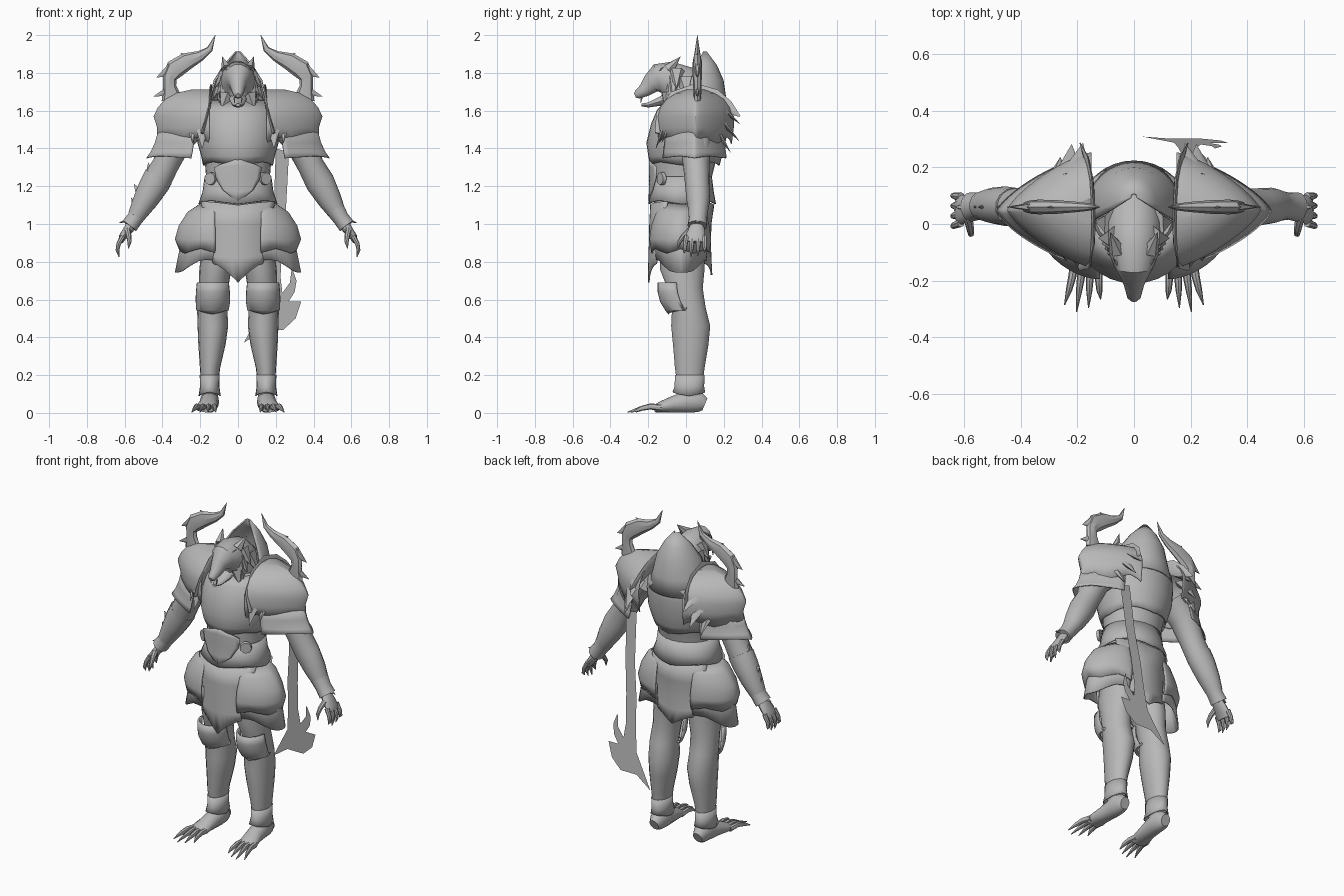
import bpy, bmesh, math
from mathutils import Vector

steel = bpy.data.materials.new("plain_grey")
steel.diffuse_color = (0.48, 0.48, 0.48, 1)


def finish(name, bm, mirror=False, thick=0.0, angle=40):
    bmesh.ops.recalc_face_normals(bm, faces=bm.faces)
    me = bpy.data.meshes.new(name)
    bm.to_mesh(me)
    bm.free()
    me.materials.append(steel)
    for f in me.polygons:
        f.use_smooth = True
    me.set_sharp_from_angle(angle=math.radians(angle))
    ob = bpy.data.objects.new(name, me)
    bpy.context.collection.objects.link(ob)
    if thick:
        m = ob.modifiers.new("thickness", "SOLIDIFY")
        m.thickness, m.offset = thick, 0
    if mirror:
        m = ob.modifiers.new("mirror", "MIRROR")
        m.use_mirror_merge = False
    return ob


def skin(bm, rings, closed=True, caps=True, top=False):
    vs = [[bm.verts.new(p) for p in r] for r in rings]
    n = len(vs[0])
    for a, b in zip(vs, vs[1:]):
        for i in range(n if closed else n - 1):
            j = (i + 1) % n
            bm.faces.new((a[i], a[j], b[j], b[i]))
    if top or (closed and caps):
        bm.faces.new(vs[0])
    if closed and caps:
        bm.faces.new(vs[-1])


def tower(name, rows, n=24, p=2.0, arc=None, jag=0.0, tooth=4, tilt=0.0, caps=True, top=False, **kw):
    """Horizontal rings (z, cx, cy, rx, ry); arc leaves it open; jag points and tilt lowers the last row."""
    rings = []
    for k, (z, cx, cy, rx, ry) in enumerate(rows):
        ring = []
        for i in range(n):
            t = math.radians(arc[0] + (arc[1] - arc[0]) * i / (n - 1)) if arc else math.tau * i / n
            c, s = math.cos(t), math.sin(t)
            drop = 0
            if k == len(rows) - 1:
                drop = jag * abs((i % tooth) - tooth / 2) * 2 / tooth + tilt * max(c, 0) ** 2
            ring.append((cx + rx * math.copysign(abs(c) ** (2 / p), c),
                         cy + ry * math.copysign(abs(s) ** (2 / p), s), z - drop))
        rings.append(ring)
    bm = bmesh.new()
    skin(bm, rings, not arc, caps, top)
    return finish(name, bm, **kw)


def tubes(name, paths, n=12, ref=(0, 1, 0), **kw):
    """Rings along paths of (x, y, z, ra, rb); ra lies along ref."""
    bm = bmesh.new()
    for pts in paths:
        P = [Vector(q[:3]) for q in pts]
        rings = []
        for i, q in enumerate(pts):
            T = (P[min(i + 1, len(P) - 1)] - P[max(i - 1, 0)]).normalized()
            r = Vector(ref)
            U = (r - T * r.dot(T)).normalized()
            V = T.cross(U)
            rings.append([P[i] + U * q[3] * math.cos(math.tau * k / n) + V * q[4] * math.sin(math.tau * k / n)
                          for k in range(n)])
        skin(bm, rings)
    return finish(name, bm, **kw)


def spikes(name, items, ref=(0, 1, 0), **kw):
    """Pointed blades: (base, tip, ra, rb)."""
    return tubes(name, [[(*b, ra, rb), (*t, .001, .001)] for b, t, ra, rb in items], 6, ref, **kw)


def sheet(name, rows, bend, cols=13, thick=.009):
    """Curved plate from rows (z, half width, y, centre dip)."""
    rings = []
    for z, hw, y, dip in rows:
        ts = [2 * i / (cols - 1) - 1 for i in range(cols)]
        rings.append([(t * hw, y + bend * (t * hw) ** 2, z - dip * (1 - abs(t)) ** 1.4) for t in ts])
    bm = bmesh.new()
    skin(bm, rings, False)
    return finish(name, bm, thick=thick)


# Torso and body armour
tower("torso", [(.80, 0, -.03, .14, .10), (.95, 0, -.03, .175, .13), (1.08, 0, -.025, .18, .145),
                (1.2, 0, -.02, .165, .145), (1.32, 0, -.01, .175, .165), (1.45, 0, .01, .2, .18),
                (1.58, 0, .03, .2, .175), (1.66, 0, .04, .14, .13)])
tower("cuirass", [(1.65, 0, .04, .15, .145), (1.6, 0, .03, .2, .18), (1.53, 0, .015, .215, .195),
                  (1.43, 0, 0, .21, .205), (1.36, 0, -.005, .19, .19), (1.33, 0, -.005, .18, .178)],
      n=32, jag=.02, tooth=8, caps=False, thick=.01)
tower("belt", [(1.25, 0, -.02, .172, .152), (1.17, 0, -.02, .183, .162), (1.125, 0, -.02, .205, .174)],
      n=32, jag=.02, tooth=8, caps=False, thick=.01)
sheet("belly_plate", [(1.32, .08, -.19, -.03), (1.30, .125, -.192, -.01), (1.24, .115, -.19, 0),
                      (1.18, .08, -.192, .01), (1.14, .03, -.195, .02)], 2.2)
tubes("belt_discs", [[(.14, -.122, 1.24, .035, .035), (.15, -.138, 1.24, .032, .032)]], 12, (0, 0, 1), mirror=True)

# Front and back skirt plates
sheet("front_tabard", [(1.12, .195, -.185, .02), (1.0, .17, -.19, 0), (.9, .16, -.192, 0),
                       (.83, .145, -.195, .01), (.79, .13, -.197, .1)], 2.3)
sheet("back_tabard", [(1.12, .19, .145, .02), (1.0, .165, .13, 0), (.9, .16, .128, 0),
                      (.83, .145, .13, .01), (.79, .12, .135, .06)], -2.3)

# Hip guards
tower("hip_guard", [(1.11, .13, -.025, .06, .09), (1.06, .13, -.025, .135, .13), (.99, .13, -.03, .18, .15),
                    (.92, .13, -.03, .2, .16), (.87, .13, -.03, .18, .15)],
      n=25, p=1.65, arc=(-95, 95), jag=.025, tooth=8, mirror=True, thick=.008)
tower("hip_flare", [(.94, .13, -.025, .165, .14), (.87, .13, -.025, .175, .135), (.82, .13, -.025, .2, .13)],
      n=25, p=1.65, arc=(-95, 95), jag=.015, tooth=8, tilt=.075, mirror=True, thick=.008)

# Legs, knee plates, ankle cuffs
tower("leg", [(.92, .1, -.02, .085, .12), (.76, .12, -.02, .085, .12), (.66, .13, -.005, .078, .095),
              (.56, .137, .015, .08, .09), (.46, .133, .025, .081, .105), (.36, .138, .025, .072, .095),
              (.24, .148, .02, .054, .08), (.15, .15, .02, .045, .068), (.06, .15, .03, .044, .06)],
      n=18, mirror=True)
tower("knee_plate", [(.69, .133, -.05, .08, .095), (.64, .133, -.045, .085, .1), (.59, .133, -.03, .087, .103),
                     (.545, .135, -.005, .084, .1), (.525, .137, .005, .08, .095)],
      n=17, arc=(-180, 0), jag=-.03, tooth=16, mirror=True, thick=.01)
tower("ankle_cuff", [(.2, .15, .02, .05, .076), (.14, .15, .018, .048, .075), (.11, .15, .015, .056, .083)],
      n=20, jag=.02, tooth=10, caps=False, mirror=True, thick=.006)

# Feet with clawed toes
tubes("foot", [[(.15, .1, .045, .03, .035), (.15, .07, .058, .046, .056), (.15, .01, .06, .05, .06),
                (.157, -.07, .045, .05, .044), (.165, -.13, .032, .055, .03), (.17, -.165, .022, .047, .02)]],
      14, (1, 0, 0), mirror=True)
toes = []
for i, length in enumerate((.265, .295, .31, .285)):
    x, o = .127 + .027 * i, .009 * (i - .6)
    toes.append([(x, -.13, .028, .016, .018), (x + o * .5, -.19, .034, .014, .016),
                 (x + o, -.235, .024, .011, .013), (x + o * 1.7, -length, .004, .002, .002)])
tubes("toes", toes, 8, (1, 0, 0), mirror=True)

# Arms, cuffs and bracer
tubes("arm", [[(.24, .05, 1.54, .1, .09), (.33, .05, 1.44, .085, .085), (.385, .055, 1.31, .07, .07),
               (.435, .06, 1.22, .066, .077), (.485, .065, 1.13, .063, .064), (.53, .065, 1.05, .048, .045),
               (.565, .06, .99, .036, .033)]], 16, mirror=True)
tubes("wrist_cuff", [[(.51, .065, 1.085, .054, .053), (.545, .063, 1.03, .048, .044),
                      (.575, .06, .99, .052, .046)]], 14, mirror=True)
spikes("cuff_spikes", [((.57, .06, 1.025), (.632, .06, 1.005), .03, .015)], mirror=True)
tubes("bracer", [[(-.42, .06, 1.25, .068, .08), (-.455, .063, 1.19, .07, .076), (-.5, .065, 1.11, .063, .063),
                  (-.54, .064, 1.04, .05, .047)]], 14)
spikes("bracer_spikes", [((-.465, .06, 1.2), (-.475, .06, 1.325), .02, .045),
                         ((-.5, .06, 1.13), (-.55, .06, 1.21), .02, .045),
                         ((-.53, .06, 1.06), (-.565, .06, 1.14), .015, .035)])

# Hands
tubes("palm", [[(.56, .06, 1.0, .034, .03), (.585, .055, .965, .046, .025), (.612, .05, .93, .053, .02),
                (.622, .048, .905, .048, .013)]], 12, mirror=True)
digits = []
for i, end in enumerate((.845, .825, .83, .85)):
    y = .004 + .031 * i
    digits.append([(.61, y, .935, .015, .014), (.632, y * 1.1 - .008, .895, .013, .012),
                   (.638, y * 1.15 - .012, .862, .01, .01), (.63, y * 1.15 - .014, end, .002, .002)])
digits.append([(.585, .02, .965, .018, .017), (.578, -.015, .935, .014, .014), (.575, -.035, .905, .011, .011),
               (.58, -.042, .87, .002, .002)])
tubes("fingers", digits, 8, mirror=True)

# Shoulder armour: half-diamond domes over flared caps
tower("pauldron", [(1.71, .15, .05, .09, .04), (1.69, .15, .05, .18, .1), (1.66, .15, .05, .233, .15),
                   (1.615, .15, .05, .272, .185), (1.57, .15, .05, .294, .2), (1.51, .15, .05, .275, .2),
                   (1.46, .15, .05, .278, .19)],
      n=33, p=1.3, arc=(-90, 90), jag=.035, tooth=8, top=True, mirror=True, thick=.006)
tower("pauldron_flare", [(1.5, .15, .045, .268, .175), (1.43, .15, .045, .287, .185), (1.38, .15, .045, .31, .192),
                         (1.36, .15, .045, .333, .196)],
      n=25, p=1.35, arc=(-64, 64), jag=.012, tooth=12, mirror=True, thick=.006)
spikes("pauldron_feathers", [((.21, .16, 1.64), (.18, .285, 1.53), .06, .025),
                             ((.23, .16, 1.58), (.22, .28, 1.44), .06, .025),
                             ((.27, .14, 1.53), (.26, .235, 1.38), .05, .025),
                             ((.19, -.1, 1.56), (.19, -.16, 1.4), .05, .02),
                             ((.24, -.07, 1.54), (.24, -.13, 1.43), .04, .02)], (1, 0, 0), mirror=True)
tubes("pauldron_rim", [[(.19, -.15, 1.48, .008, .015), (.16, -.13, 1.58, .008, .03), (.145, -.06, 1.67, .008, .035),
                        (.143, .05, 1.7, .008, .045), (.15, .15, 1.67, .008, .045), (.165, .22, 1.62, .008, .035),
                        (.19, .285, 1.57, .002, .004)]], 8, (1, 0, 0), mirror=True)

# Shoulder horns with barbs
tubes("horn", [[(.35, .06, 1.66, .02, .055), (.362, .06, 1.73, .022, .035), (.362, .06, 1.775, .024, .038),
                (.335, .06, 1.82, .026, .052), (.27, .06, 1.862, .024, .046), (.2, .06, 1.89, .018, .028),
                (.15, .06, 1.925, .012, .017), (.12, .06, 2.0, .001, .001)]], 8, mirror=True, angle=25)
spikes("horn_barbs", [((.35, .06, 1.82), (.432, .06, 1.775), .02, .04),
                      ((.35, .06, 1.71), (.447, .06, 1.675), .018, .035),
                      ((.24, .06, 1.87), (.305, .06, 1.905), .015, .03)], mirror=True)

# Hood behind the head
tower("hood", [(1.56, 0, .04, .19, .18), (1.66, 0, .05, .152, .16), (1.76, 0, .06, .125, .135),
               (1.84, 0, .075, .075, .085), (1.91, 0, .095, .012, .012)], n=21, arc=(-15, 195), thick=.008)

# Beast head: neck, skull, jaw, brows, ears, mane and fangs
tubes("neck", [[(0, .04, 1.58, .12, .11), (0, -.03, 1.7, .105, .09), (0, -.07, 1.75, .085, .07)]], 14, (1, 0, 0))
tubes("head", [[(0, .06, 1.67, .1, .1), (0, -.02, 1.735, .1, .11), (0, -.1, 1.765, .09, .1),
                (0, -.15, 1.77, .07, .08), (0, -.185, 1.742, .046, .054), (0, -.222, 1.706, .034, .036),
                (0, -.258, 1.685, .024, .024), (0, -.27, 1.68, .012, .012)]], 14, (1, 0, 0), angle=30)
tubes("jaw", [[(0, -.07, 1.68, .055, .035), (0, -.14, 1.648, .04, .024), (0, -.2, 1.63, .027, .014),
               (0, -.235, 1.63, .012, .008)]], 10, (1, 0, 0))
spikes("brows", [((.02, -.185, 1.775), (.075, -.12, 1.83), .018, .014)], (1, 0, 0), mirror=True)
spikes("ears", [((.06, -.09, 1.82), (.083, -.03, 1.885), .03, .035)], (1, 0, 0), mirror=True)
spikes("fangs", [((.02, -.235, 1.67), (.018, -.24, 1.64), .006, .006)], mirror=True)
mane = []
for i in range(4):
    z = 1.80 - .04 * i
    mane.append(((.06, -.05 - .01 * i, z), (.125 - .012 * i, -.05 - .02 * i, z - .08), .05, .045))
mane.append(((.07, .0, 1.76), (.135, .01, 1.66), .06, .045))
mane.append(((.02, -.11, 1.66), (.015, -.13, 1.59), .03, .025))
spikes("mane", mane, mirror=True)

# Hanging ribbon ending in a hooked blade, tilted backwards
outline = [(.20, 1.40), (.27, 1.38), (.255, 1.1), (.235, .9), (.225, .72), (.235, .635), (.275, .69), (.285, .77),
           (.31, .7), (.30, .64), (.268, .59), (.335, .59), (.305, .5), (.24, .44), (.13, .44), (.03, .37),
           (.09, .48), (.14, .57), (.155, .72), (.165, .9), (.19, 1.1)]
bm = bmesh.new()
bm.faces.new([bm.verts.new((x, .2 + (1.4 - z) * .105, z)) for x, z in outline])
finish("ribbon_blade", bm)
